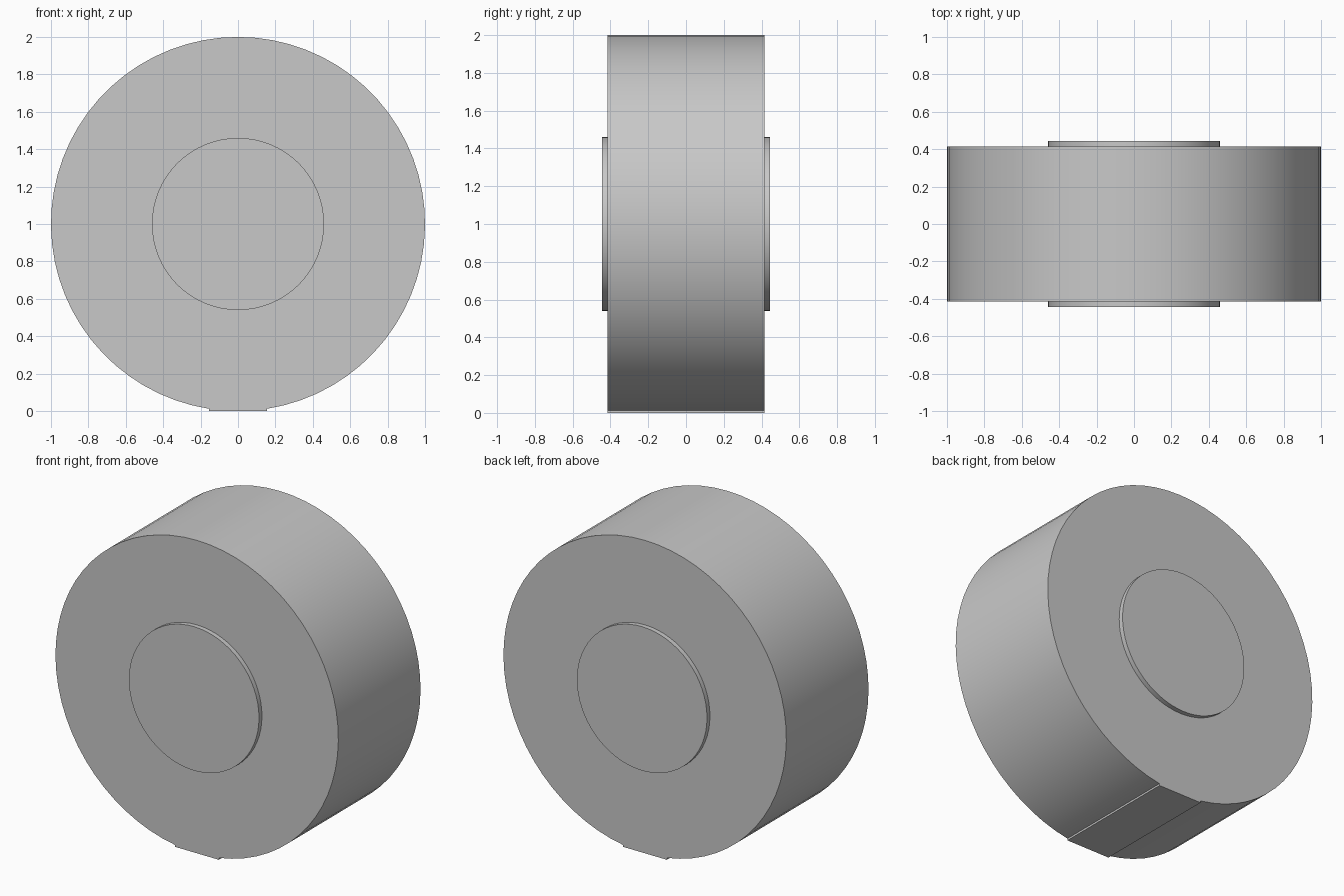
import bpy
import bmesh
from math import sin, cos, asin, pi, radians

cube = bpy.data.objects.get("Cube")
if cube:
    bpy.data.objects.remove(cube, do_unlink=True)

GREY = (0.58, 0.58, 0.58, 1)
grey = bpy.data.materials.new("plain_grey")
grey.use_nodes = True
grey.diffuse_color = GREY
grey.node_tree.nodes["Principled BSDF"].inputs["Base Color"].default_value = GREY


def extrude_profile(name, points, half_depth):
    """Extrude an (x, z) outline symmetrically along y."""
    bm = bmesh.new()
    face = bm.faces.new([bm.verts.new((x, -half_depth, z)) for x, z in points])
    new = bmesh.ops.extrude_face_region(bm, geom=[face])["geom"]
    moved = [v for v in new if isinstance(v, bmesh.types.BMVert)]
    bmesh.ops.translate(bm, verts=moved, vec=(0, 2 * half_depth, 0))
    bmesh.ops.recalc_face_normals(bm, faces=bm.faces)
    mesh = bpy.data.meshes.new(name)
    bm.to_mesh(mesh)
    bm.free()
    mesh.materials.append(grey)
    obj = bpy.data.objects.new(name, mesh)
    bpy.context.collection.objects.link(obj)
    bpy.ops.object.select_all(action="DESELECT")
    obj.select_set(True)
    bpy.context.view_layer.objects.active = obj
    bpy.ops.object.shade_smooth_by_angle(angle=radians(30))
    return obj


def arc(radius, start, sweep, steps):
    """Points of an arc around the wheel axle, angles measured from straight down."""
    angles = [start + sweep * i / steps for i in range(steps + 1)]
    return [(radius * sin(a), 1 - radius * cos(a)) for a in angles]


# Wheel body: round outline with a thin flat foot at the bottom
foot = 0.155
gap = asin(foot)
body = arc(1, gap, 2 * pi - 2 * gap, 64) + [(-foot, 0), (foot, 0)]
extrude_profile("wheel_body", body, 0.415)

# Hub: slightly proud of both faces
extrude_profile("hub", arc(0.46, 0, 2 * pi, 64)[:-1], 0.445)
